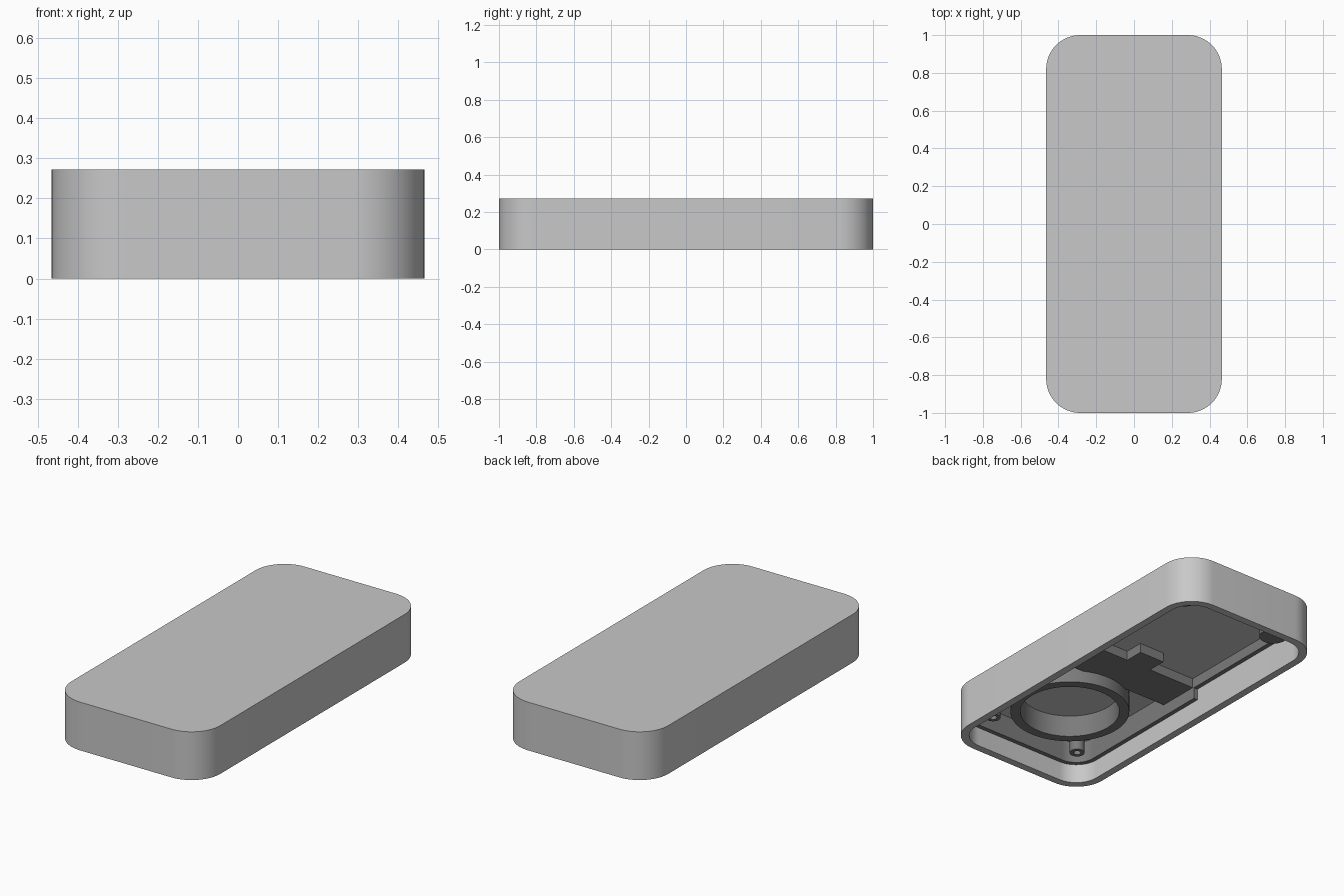
import bpy, bmesh, math

cube = bpy.data.objects.get("Cube")
if cube:
    bpy.data.objects.remove(cube, do_unlink=True)


def material(name, value):
    m = bpy.data.materials.new(name)
    m.use_nodes = True
    col = (value, value, value, 1)
    m.diffuse_color = col
    m.node_tree.nodes["Principled BSDF"].inputs["Base Color"].default_value = col
    return m


LIGHT = material("light grey", 0.58)
DARK = material("dark grey", 0.2)


def outline(hx, hy, r, steps=16, cx=0, cy=0):
    """Counter-clockwise rounded rectangle; a circle when hx = hy = r."""
    pts = []
    for k, (sx, sy) in enumerate([(1, 1), (-1, 1), (-1, -1), (1, -1)]):
        for i in range(steps + 1):
            if hx == r and i == steps:
                continue
            a = math.pi / 2 * (k + i / steps)
            pts.append((cx + sx * (hx - r) + r * math.cos(a),
                        cy + sy * (hy - r) + r * math.sin(a)))
    return pts


def finish(bm, name, mat):
    bmesh.ops.recalc_face_normals(bm, faces=bm.faces)
    me = bpy.data.meshes.new(name)
    bm.to_mesh(me)
    bm.free()
    me.materials.append(mat)
    ob = bpy.data.objects.new(name, me)
    bpy.context.collection.objects.link(ob)
    bpy.ops.object.select_all(action='DESELECT')
    ob.select_set(True)
    bpy.context.view_layer.objects.active = ob
    bpy.ops.object.shade_smooth_by_angle(angle=math.radians(30))
    return ob


def loft(name, loops, mat, cyclic=False):
    """Skin a list of (outline, z) loops, capped or joined end to end."""
    bm = bmesh.new()
    rings = [[bm.verts.new((x, y, z)) for x, y in pts] for pts, z in loops]
    pairs = list(zip(rings, rings[1:]))
    if cyclic:
        pairs.append((rings[-1], rings[0]))
    else:
        bm.faces.new(rings[0])
        bm.faces.new(rings[-1])
    for a, b in pairs:
        n = len(a)
        for i in range(n):
            j = (i + 1) % n
            bm.faces.new((a[i], a[j], b[j], b[i]))
    return finish(bm, name, mat)


def prism(name, pts, z0, z1, mat):
    return loft(name, [(pts, z0), (pts, z1)], mat)


def circle(r, c):
    return outline(r, r, r, 12, *c)


TOP, CEIL = 0.272, 0.235
STEP_Y = 0.025

# Outer shell, open underneath
outer = outline(0.465, 1.0, 0.18)
inner = outline(0.422, 0.957, 0.14)
loft("shell", [(inner, CEIL), (inner, 0), (outer, 0), (outer, TOP)], LIGHT)

# Inner lining: deep around the front, shallow around the back
lin_out = outline(0.425, 0.96, 0.143)
lin_in = outline(0.397, 0.932, 0.115)


def half(pts, sign):
    """One end of the outline, running from one side to the other."""
    side = [p for p in pts if p[1] * sign > 0]
    hx = max(p[0] for p in pts)
    return [(hx * sign, STEP_Y)] + side + [(-hx * sign, STEP_Y)]


for name, sign, z in [("front_lining", -1, 0.11), ("back_lining", 1, 0.175)]:
    prism(name, half(lin_out, sign) + half(lin_in, sign)[::-1], z, CEIL + 0.005, DARK)

# Round holder
c = (0.02, -0.51)
a, b = outline(0.265, 0.265, 0.265, 20, *c), outline(0.318, 0.318, 0.318, 20, *c)
loft("holder_ring", [(a, CEIL + 0.005), (a, 0.11), (b, 0.11), (b, CEIL + 0.005)],
     DARK, cyclic=True)

# Cross plate with a small tab
prism("cross_plate", [(-0.4, -0.227), (0.4, -0.227), (0.4, 0.015), (0.06, 0.015),
                      (0.06, 0.125), (-0.1, 0.125), (-0.1, 0.015), (-0.4, 0.015)],
      0.18, CEIL + 0.005, DARK)

# Screw bosses at the front, stout posts at the back
for side, s in [("left", 1), ("right", -1)]:
    c = (0.293 * s, -0.823)
    hole, wall = circle(0.02, c), circle(0.04, c)
    loft("screw_boss_" + side, [(hole, 0.17), (hole, 0.11), (wall, 0.11),
                                (wall, CEIL + 0.005)], DARK)
    prism("back_post_" + side, circle(0.075, (0.31 * s, 0.79)), 0.12, CEIL + 0.005, DARK)
